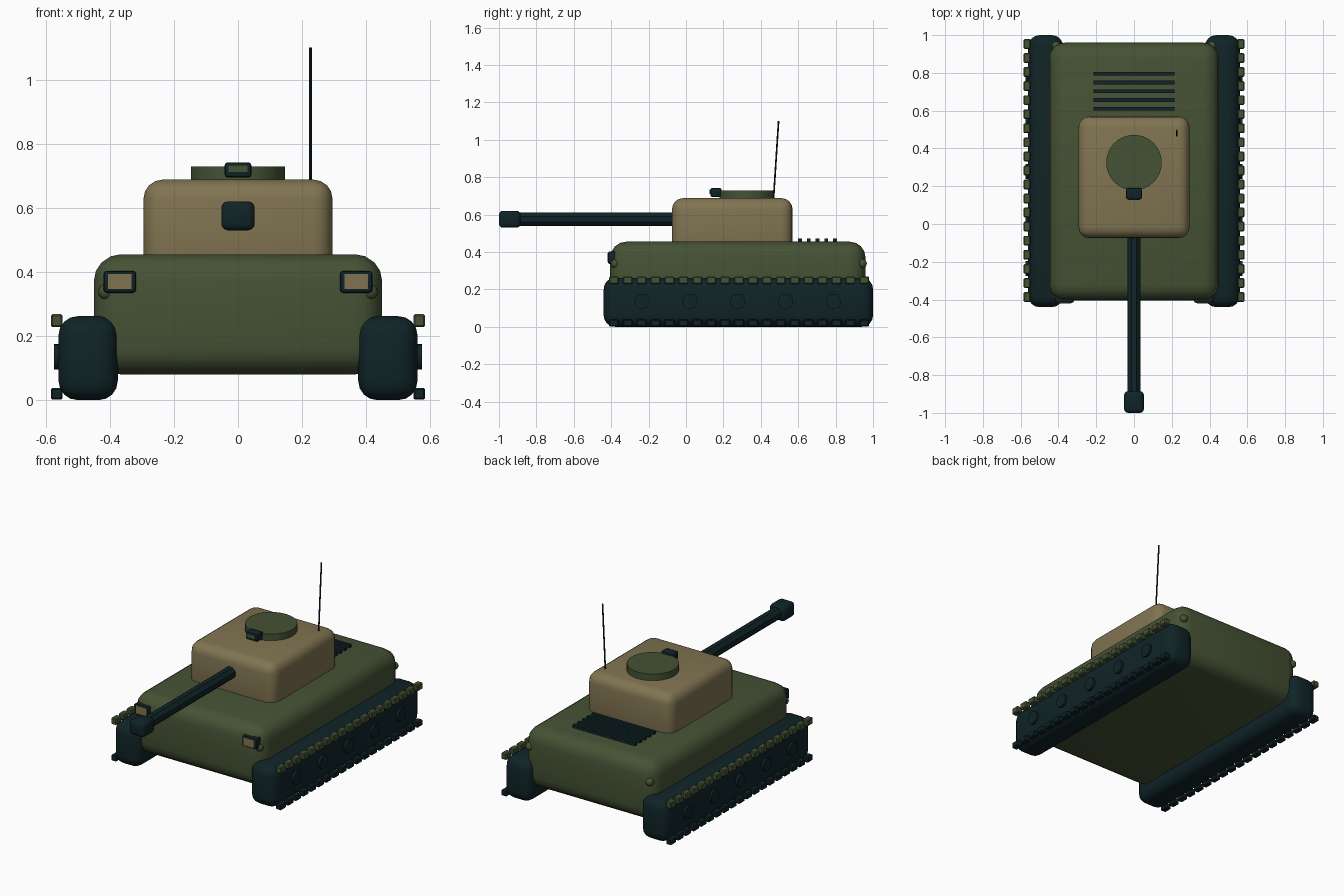
import bpy, math
from mathutils import Vector

if "Cube" in bpy.data.objects:
    bpy.data.objects.remove(bpy.data.objects["Cube"])


def material(name, rgb):
    m = bpy.data.materials.new(name)
    m.diffuse_color = (*rgb, 1)
    m.use_nodes = True
    m.node_tree.nodes["Principled BSDF"].inputs["Base Color"].default_value = m.diffuse_color
    return m


GREEN = material("olive green", (0.060, 0.085, 0.035))
TAN = material("sand tan", (0.220, 0.175, 0.083))
DARK = material("dark teal", (0.005, 0.017, 0.020))


def finish(ob, name, mat, angle=35):
    ob.name = name
    ob.data.materials.append(mat)
    bpy.ops.object.shade_smooth_by_angle(angle=math.radians(angle))
    return ob


def box(name, x, y, z, mat, bevel=0.0, segments=3):
    """Box from (min, max) ranges, with optional rounded edges."""
    bpy.ops.mesh.primitive_cube_add(size=1)
    ob = bpy.context.object
    for v in ob.data.vertices:
        v.co = [r[0] if c < 0 else r[1] for c, r in zip(v.co, (x, y, z))]
    if bevel:
        mod = ob.modifiers.new("round", 'BEVEL')
        mod.width, mod.segments = bevel, segments
        bpy.ops.object.modifier_apply(modifier=mod.name)
    return finish(ob, name, mat)


def rod(name, a, b, r, mat, sides=16, spin=0.0):
    """Cylinder running from point a to point b."""
    a, b = Vector(a), Vector(b)
    bpy.ops.mesh.primitive_cylinder_add(vertices=sides, radius=r, depth=(b - a).length)
    ob = bpy.context.object
    for v in ob.data.vertices:
        c, s = math.cos(spin), math.sin(spin)
        v.co.x, v.co.y = v.co.x * c - v.co.y * s, v.co.x * s + v.co.y * c
    ob.location = (a + b) / 2
    ob.rotation_euler = (b - a).to_track_quat('Z', 'Y').to_euler()
    return finish(ob, name, mat)


def span(s, lo, hi):
    return tuple(sorted((s * lo, s * hi)))


# Hull and turret
box("hull", (-0.45, 0.45), (-0.405, 0.96), (0.08, 0.455), GREEN, 0.085, 4)
box("turret", (-0.295, 0.295), (-0.075, 0.57), (0.39, 0.688), TAN, 0.06, 4)

# Gun
rod("gun_barrel", (0, -0.05, 0.575), (0, -0.92, 0.575), 0.038, DARK, 8, math.pi / 8)
box("muzzle", (-0.052, 0.052), (-1.0, -0.885), (0.53, 0.62), DARK, 0.02)

# Hatch and periscope
rod("hatch", (0, 0.325, 0.68), (0, 0.325, 0.729), 0.147, GREEN, 32)
box("periscope", (-0.042, 0.042), (0.13, 0.19), (0.694, 0.742), DARK, 0.01, 2)
box("periscope_glass", (-0.03, 0.03), (0.126, 0.134), (0.711, 0.733), GREEN)

# Antenna
rod("antenna", (0.226, 0.467, 0.67), (0.226, 0.495, 1.10), 0.0045, DARK, 8)

# Engine grille
for i in range(5):
    y = 0.61 + 0.0465 * i
    box(f"grille_slat_{i}", (-0.215, 0.215), (y - 0.01, y + 0.01), (0.445, 0.473), DARK)

for s, side in ((-1, "left"), (1, "right")):
    # Track body
    box(f"{side}_track", span(s, 0.375, 0.56), (-0.44, 1.0), (0, 0.262), DARK, 0.06, 4)

    # Road wheels
    for i in range(5):
        y = -0.235 + 0.256 * i
        rod(f"{side}_wheel_{i}", (s * 0.54, y, 0.135), (s * 0.574, y, 0.135), 0.04, DARK, 20)

    # Track links along the top and bottom edges
    for i in range(19):
        y = -0.386 + 0.0744 * i
        ys = (y - 0.026, y + 0.026)
        box(f"{side}_upper_link_{i}", span(s, 0.547, 0.584), ys, (0.228, 0.268), GREEN, 0.005, 1)
        box(f"{side}_lower_link_{i}", span(s, 0.547, 0.584), ys, (0.002, 0.038), DARK, 0.005, 1)

    # Headlights
    box(f"{side}_headlight", span(s, 0.318, 0.42), (-0.417, -0.36), (0.335, 0.403), DARK, 0.01, 2)
    box(f"{side}_lens", span(s, 0.333, 0.405), (-0.421, -0.413), (0.346, 0.394), TAN)

    # Corner lugs
    for end, y in (("front", -0.378), ("rear", 0.943)):
        bpy.ops.mesh.primitive_uv_sphere_add(segments=16, ring_count=8, radius=0.024,
                                             location=(s * 0.412, y, 0.338))
        finish(bpy.context.object, f"{side}_{end}_lug", GREEN)
